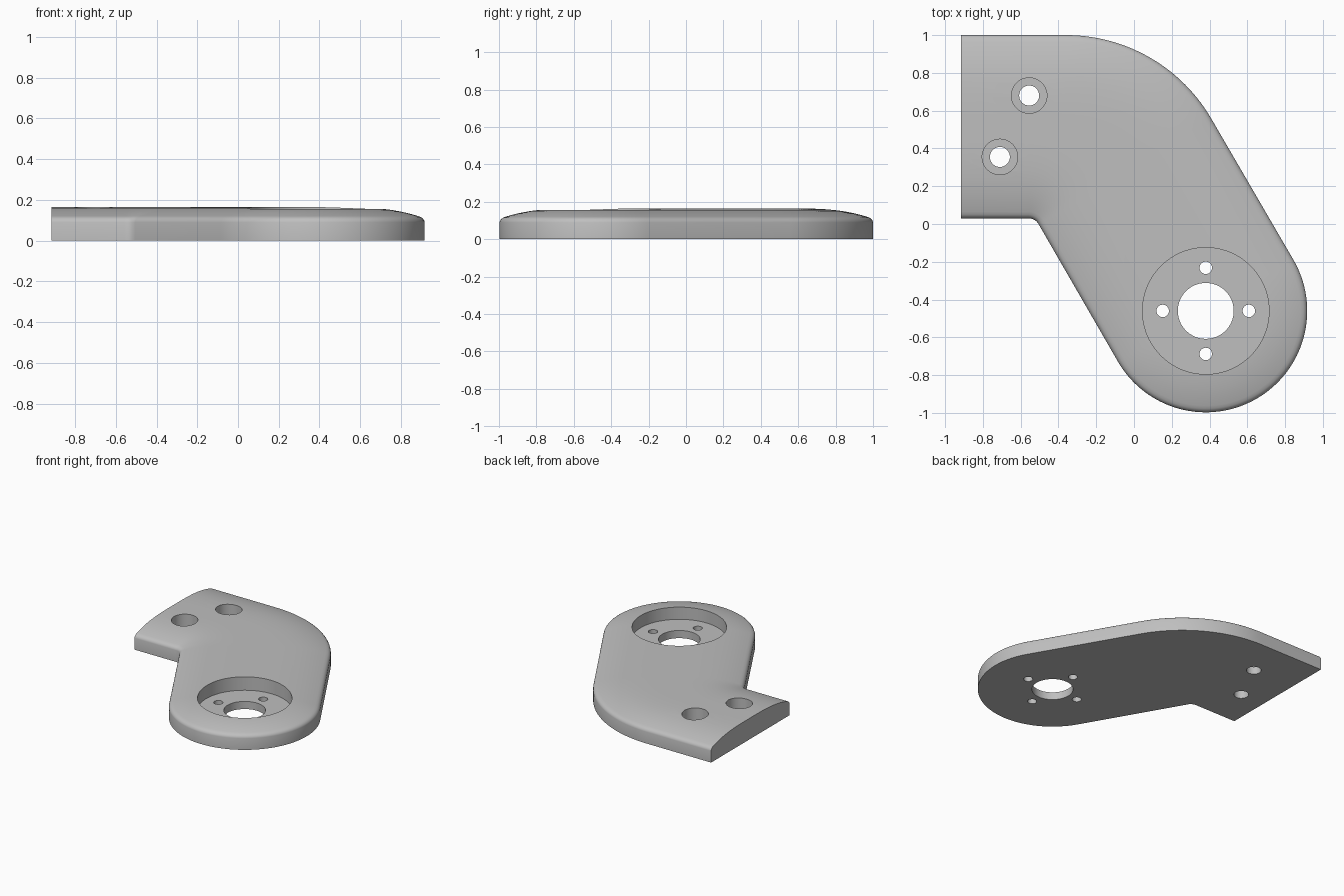
import bpy, bmesh
from math import cos, sin, radians
from mathutils import Vector

cube = bpy.data.objects.get("Cube")
if cube:
    bpy.data.objects.remove(cube)

grey = bpy.data.materials.new("plain grey")
grey.use_nodes = True
GREY = (0.52, 0.52, 0.52, 1)
grey.diffuse_color = GREY
grey.node_tree.nodes["Principled BSDF"].inputs["Base Color"].default_value = GREY

# Main dimensions
END_X, BACK_Y, FRONT_Y = -0.917, 1.0, 0.03
HUB, HUB_R = Vector((0.38, -0.46)), 0.537
BEND, BEND_R = Vector((-0.36, 0.11)), 0.89
FILLET_R = 0.06
FLOOR_Z = 0.06
TOP = 0.165


def arc(centre, radius, start, end, steps):
    angles = [radians(start + (end - start) * i / steps) for i in range(steps + 1)]
    return [centre + radius * Vector((cos(a), sin(a))) for a in angles]


def outline(inset):
    """Plate outline moved inwards, except at the square mounting end."""
    normal, along = Vector((cos(radians(30)), 0.5)), Vector((-0.5, cos(radians(30))))
    start = HUB - normal * (HUB_R + FILLET_R)
    fillet = start + along * ((FRONT_Y - FILLET_R - start.y) / along.y)
    return ([Vector((END_X, FRONT_Y + inset))]
            + arc(fillet, FILLET_R + inset, 90, 30, 10)
            + arc(HUB, HUB_R - inset, 210, 390, 64)
            + arc(BEND, BEND_R - inset, 30, 90, 28)
            + [Vector((END_X, BACK_Y - inset))])


# Plate: stacked outlines make the upright side, rounded edge and shallow crown
profile = [(0, 0), (0, 0.09), (0.003, 0.1), (0.01, 0.109), (0.02, 0.116)]
profile += [(d, TOP - 0.056 * (1 - d / 0.45) ** 3)
            for d in (0.035, 0.06, 0.09, 0.12, 0.16, 0.2, 0.25, 0.32, 0.4, 0.45)]
bm = bmesh.new()
rings = [[bm.verts.new((p.x, p.y, z)) for p in outline(d)] for d, z in profile]
for low, high in zip(rings, rings[1:]):
    for i in range(len(low) - 1):
        bm.faces.new((low[i], low[i + 1], high[i + 1], high[i]))
bm.faces.new(rings[0][::-1])
bm.faces.new(rings[-1])
bm.faces.new([r[0] for r in rings] + [r[-1] for r in reversed(rings)])
bmesh.ops.recalc_face_normals(bm, faces=bm.faces)
mesh = bpy.data.meshes.new("bracket_plate")
bm.to_mesh(mesh)
bm.free()
mesh.materials.append(grey)
plate = bpy.data.objects.new("bracket_plate", mesh)
bpy.context.collection.objects.link(plate)


def cut(name, x, y, radius, bottom, sides=48):
    """Cut a round recess or through hole into the plate."""
    top = 0.4
    bpy.ops.mesh.primitive_cylinder_add(vertices=sides, radius=radius, depth=top - bottom,
                                        location=(x, y, (top + bottom) / 2))
    cutter = bpy.context.object
    cutter.name = name
    cutter.hide_render = True
    cutter.data.materials.append(grey)
    mod = plate.modifiers.new(name, "BOOLEAN")
    mod.operation = "DIFFERENCE"
    mod.solver = "EXACT"
    mod.object = cutter
    bpy.context.view_layer.objects.active = plate
    bpy.ops.object.modifier_apply(modifier=name)
    bpy.data.objects.remove(cutter)


# Round hub recess with centre bore and four small holes
cut("hub_recess", HUB.x, HUB.y, 0.335, FLOOR_Z, 96)
cut("centre_bore", HUB.x, HUB.y, 0.148, -0.2, 64)
for p in arc(HUB, 0.228, 0, 270, 3):
    cut("hub_hole", p.x, p.y, 0.033, -0.2, 32)

# Two counterbored mounting holes
for x, y in ((-0.555, 0.68), (-0.71, 0.355)):
    cut("counterbore", x, y, 0.094, FLOOR_Z)
    cut("mounting_hole", x, y, 0.053, -0.2, 32)

# Smooth shading with crisp edges
bpy.ops.object.select_all(action="DESELECT")
plate.select_set(True)
bpy.context.view_layer.objects.active = plate
bpy.ops.object.shade_smooth_by_angle(angle=radians(30))
